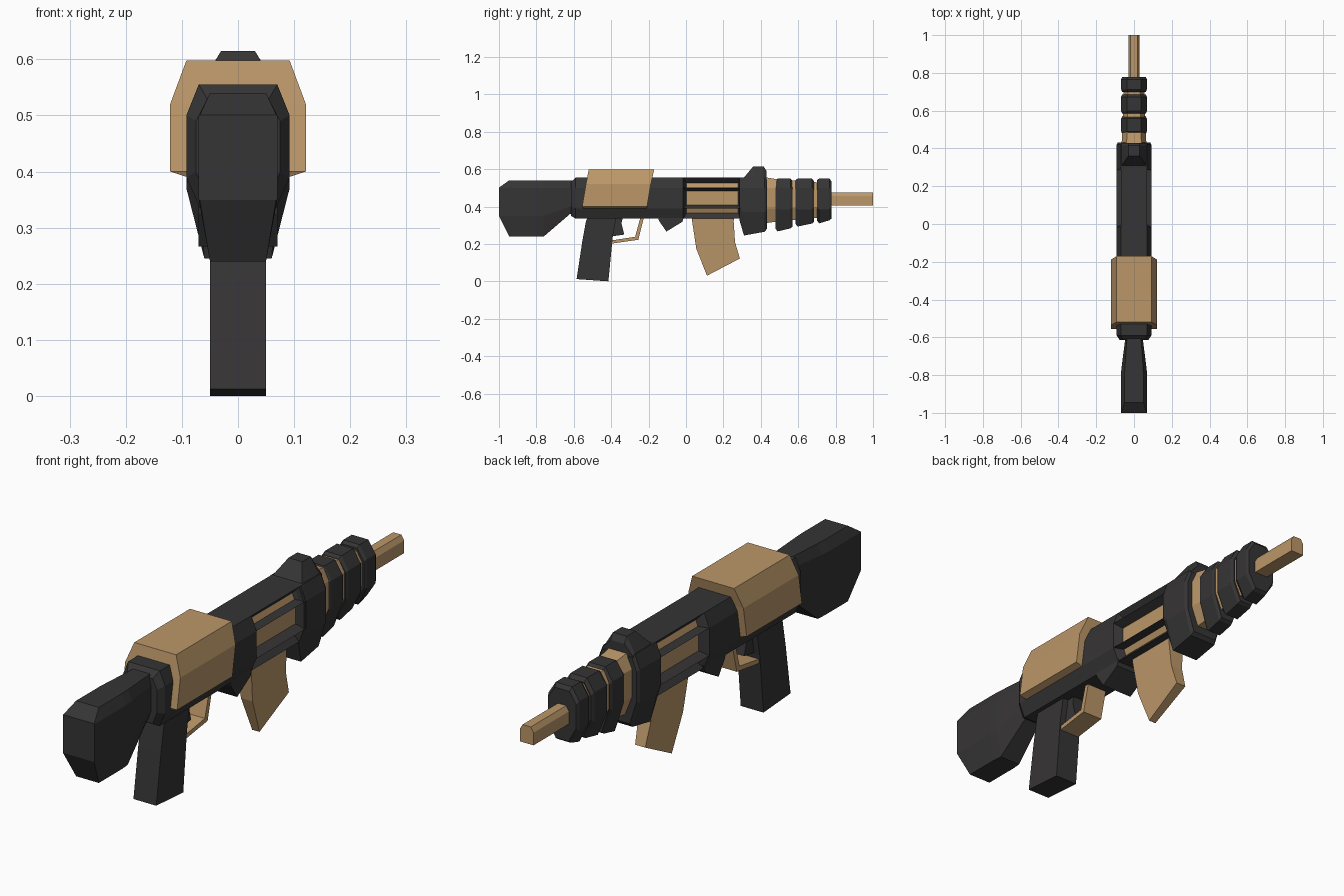
import bpy, bmesh


def material(name, rgb):
    m = bpy.data.materials.new(name)
    m.diffuse_color = (*rgb, 1)
    return m


DARK = material("dark", (0.037, 0.035, 0.036))
TAN = material("tan", (0.50, 0.31, 0.14))


def finish(bm, name, *mats):
    mesh = bpy.data.meshes.new(name)
    bm.to_mesh(mesh)
    bm.free()
    for m in mats:
        mesh.materials.append(m)
    ob = bpy.data.objects.new(name, mesh)
    bpy.context.collection.objects.link(ob)
    return ob


def bridge(rings):
    """Skin a list of equal-length point rings and cap both ends."""
    bm = bmesh.new()
    loops = [[bm.verts.new(p) for p in r] for r in rings]
    n = len(loops[0])
    for a, b in zip(loops, loops[1:]):
        for i in range(n):
            j = (i + 1) % n
            bm.faces.new((a[i], a[j], b[j], b[i]))
    bm.faces.new(loops[0])
    bm.faces.new(loops[-1])
    bmesh.ops.remove_doubles(bm, verts=bm.verts, dist=0.0005)
    bmesh.ops.recalc_face_normals(bm, faces=bm.faces)
    return bm


def octagon(y, w, wb, wt, zb, zl, zh, zt):
    """Chamfered section: side, bottom and top half widths, then four heights."""
    half = [(wb, zb), (w, zl), (w, zh), (wt, zt)]
    return [(x, y, z) for x, z in half] + [(-x, y, z) for x, z in reversed(half)]


def loft(name, mat, *sections):
    return finish(bridge([octagon(*s) for s in sections]), name, mat)


def prism(name, mat, pts, width):
    """Side profile in y, z; width(z) gives the half thickness."""
    return finish(bridge([[(s * width(z), y, z) for y, z in pts] for s in (1, -1)]), name, mat)


# shoulder stock
loft("stock", DARK,
     (-1.0, .07, .068, .068, .349, .35, .50, .501),
     (-.945, .07, .05, .05, .24, .35, .50, .54),
     (-.80, .07, .05, .05, .24, .35, .50, .54),
     (-.76, .066, .047, .048, .24, .35, .50, .54),
     (-.62, .048, .035, .038, .36, .40, .50, .54),
     (-.56, .048, .035, .038, .36, .40, .50, .54))

# receiver with a recessed tan panel in each side
body = (.092, .068, .07, .335, .39, .50, .555)
bm = bridge([octagon(*s) for s in (
    (-.615, .075, .055, .055, .35, .40, .49, .53),
    (-.59, *body), (-.015, *body), (.295, *body), (.33, *body))])
panels = [f for f in bm.faces
          if abs(f.normal.x) > .9 and 0 < f.calc_center_median().y < .29]
bmesh.ops.inset_individual(bm, faces=panels, thickness=.024, depth=-.035)
for f in panels:
    f.material_index = 1
finish(bm, "receiver", DARK, TAN)

# front collar and sight hump
loft("front_collar", DARK,
     (.285, .09, .066, .069, .33, .39, .50, .554),
     (.31, .092, .06, .07, .245, .37, .50, .556),
     (.42, .092, .06, .07, .265, .37, .50, .556),
     (.432, .085, .055, .065, .28, .375, .495, .545))
loft("sight_hump", DARK,
     (.31, .07, .065, .065, .50, .52, .545, .555),
     (.36, .07, .065, .03, .50, .52, .55, .615),
     (.415, .07, .065, .03, .50, .52, .55, .615),
     (.43, .068, .06, .03, .50, .52, .55, .59))

# tan cover over the rear of the receiver
cover = [(.39, .09, -.55, -.21), (.40, .121, -.555, -.208),
         (.52, .121, -.535, -.188), (.598, .092, -.52, -.17)]
finish(bridge([[(-w, a, z), (w, a, z), (w, b, z), (-w, b, z)] for z, w, a, b in cover]),
       "receiver_cover", TAN)

# barrel core, clamp rings and muzzle
loft("barrel_core", TAN,
     (.42, .066, .035, .04, .31, .39, .50, .557),
     (.49, .062, .032, .036, .32, .39, .50, .545),
     (.76, .054, .028, .03, .345, .40, .485, .525))
for i, (y0, y1, zb) in enumerate([(.478, .57, .267), (.585, .685, .293), (.70, .778, .31)]):
    loft(f"barrel_ring_{i + 1}", DARK,
         (y0, .063, .028, .033, zb + .015, .39, .495, .54),
         (y0 + .012, .068, .03, .036, zb, .385, .50, .55),
         (y1 - .012, .068, .03, .036, zb + .016, .385, .50, .55),
         (y1, .062, .028, .032, zb + .025, .395, .49, .535))
loft("muzzle", TAN, *[(y, .03, .03, .018, .405, .407, .455, .475) for y in (.74, 1.0)])

# grip, trigger, guard, lug and magazine
prism("grip", DARK, [(-.52, .36), (-.535, .32), (-.555, .21), (-.585, .012),
                     (-.415, .0), (-.392, .235), (-.37, .36)], lambda z: .05)
prism("trigger", DARK, [(-.40, .35), (-.40, .24), (-.33, .25), (-.345, .31), (-.335, .35)],
      lambda z: .025)
prism("trigger_guard", TAN, [(-.225, .35), (-.228, .33), (-.255, .222), (-.41, .2),
                             (-.41, .217), (-.272, .238), (-.247, .33), (-.245, .35)],
      lambda z: .045)
prism("magazine_lug", DARK, [(-.15, .345), (-.145, .325), (-.105, .266), (-.02, .318),
                             (-.01, .345)], lambda z: .07)
prism("magazine", TAN, [(.03, .36), (.033, .32), (.055, .175), (.112, .03),
                        (.288, .122), (.262, .21), (.255, .32), (.257, .36)],
      lambda z: .014 + .065 * z)
